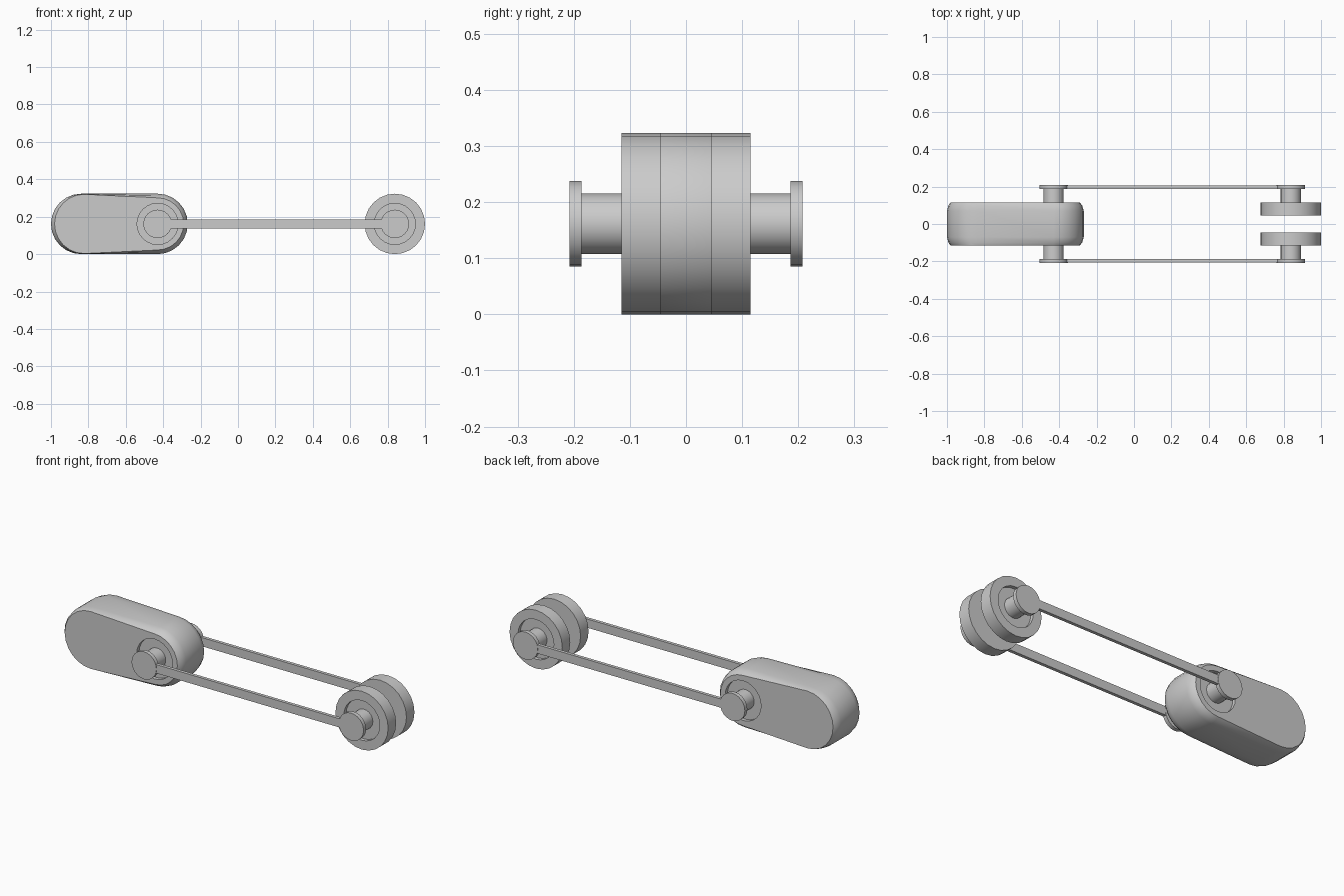
import bpy, bmesh, math

if "Cube" in bpy.data.objects:
    bpy.data.objects.remove(bpy.data.objects["Cube"])

ZC = 0.1615            # axle height
R = 0.1615             # outer radius of body ends and wheels
X_BODY, X_WHEEL = -0.43, 0.8385
SEG = 24


def finish(bm, name, angle=35):
    bmesh.ops.recalc_face_normals(bm, faces=bm.faces)
    me = bpy.data.meshes.new(name)
    bm.to_mesh(me)
    bm.free()
    ob = bpy.data.objects.new(name, me)
    bpy.context.collection.objects.link(ob)
    smooth(ob, angle)
    return ob


def smooth(ob, angle=35):
    bpy.ops.object.select_all(action='DESELECT')
    ob.select_set(True)
    bpy.context.view_layer.objects.active = ob
    bpy.ops.object.shade_smooth_by_angle(angle=math.radians(angle))


def skin(bm, rings):
    """Bridge equal rings of points and cap both ends."""
    vs = [[bm.verts.new(p) for p in ring] for ring in rings]
    for a, b in zip(vs, vs[1:]):
        for i in range(len(a)):
            j = (i + 1) % len(a)
            bm.faces.new((a[i], a[j], b[j], b[i]))
    bm.faces.new(vs[0])
    bm.faces.new(vs[-1])


def turned(name, x, side, profile):
    """Solid of revolution about the y axis from (radius, y) pairs."""
    bm = bmesh.new()
    skin(bm, [[(x + r * math.cos(2 * math.pi * i / SEG), side * y,
                ZC + r * math.sin(2 * math.pi * i / SEG)) for i in range(SEG)]
              for r, y in profile])
    return finish(bm, name)


def stadium(y, t):
    """Body outline at depth y; t = 0 outer edge, 1 inset side face."""
    pts = []
    for cx, r, start in ((X_BODY, R - 0.022 * t, -90),
                         (-1 + R + 0.016 * t, R - 0.003 * t, 90)):
        for i in range(13):
            a = math.radians(start + 15 * i)
            pts.append((cx + r * math.cos(a), y, ZC + r * math.sin(a)))
    return pts


# main body with softened side edges
bm = bmesh.new()
skin(bm, [stadium(y, t) for y, t in ((-0.115, 1), (-0.1, 0.4), (-0.07, 0),
                                     (0.07, 0), (0.1, 0.4), (0.115, 1))])
body = finish(bm, "body")

# round recesses in the body sides
for side in (-1, 1):
    cutter = turned("recess_cutter", X_BODY, side, [(0.11, 0.095), (0.11, 0.15)])
    cutter.hide_render = True
    mod = body.modifiers.new("recess", 'BOOLEAN')
    mod.operation, mod.object, mod.solver = 'DIFFERENCE', cutter, 'EXACT'
    bpy.context.view_layer.objects.active = body
    bpy.ops.object.modifier_apply(modifier=mod.name)
    bpy.data.objects.remove(cutter)
smooth(body, 35)

pin = [(0.054, 0.094), (0.054, 0.186), (0.076, 0.186), (0.076, 0.208)]
wheel = [(R, 0.045), (R, 0.115), (0.11, 0.115), (0.11, 0.095)]

for side, tag in ((-1, "front"), (1, "back")):
    # headed pin on the body, wheel with its own pin
    turned("body_pin_" + tag, X_BODY, side, pin)
    turned("wheel_" + tag, X_WHEEL, side, wheel + [(0.054, 0.095)] + pin[1:])

    # long link bar between the pin heads
    bm = bmesh.new()
    bmesh.ops.create_cube(bm, size=1)
    x0, x1 = X_BODY + 0.065, X_WHEEL - 0.065
    for v in bm.verts:
        v.co = ((x0 + x1) / 2 + v.co.x * (x1 - x0),
                side * 0.197 + v.co.y * 0.018, ZC + v.co.z * 0.048)
    finish(bm, "link_bar_" + tag)
